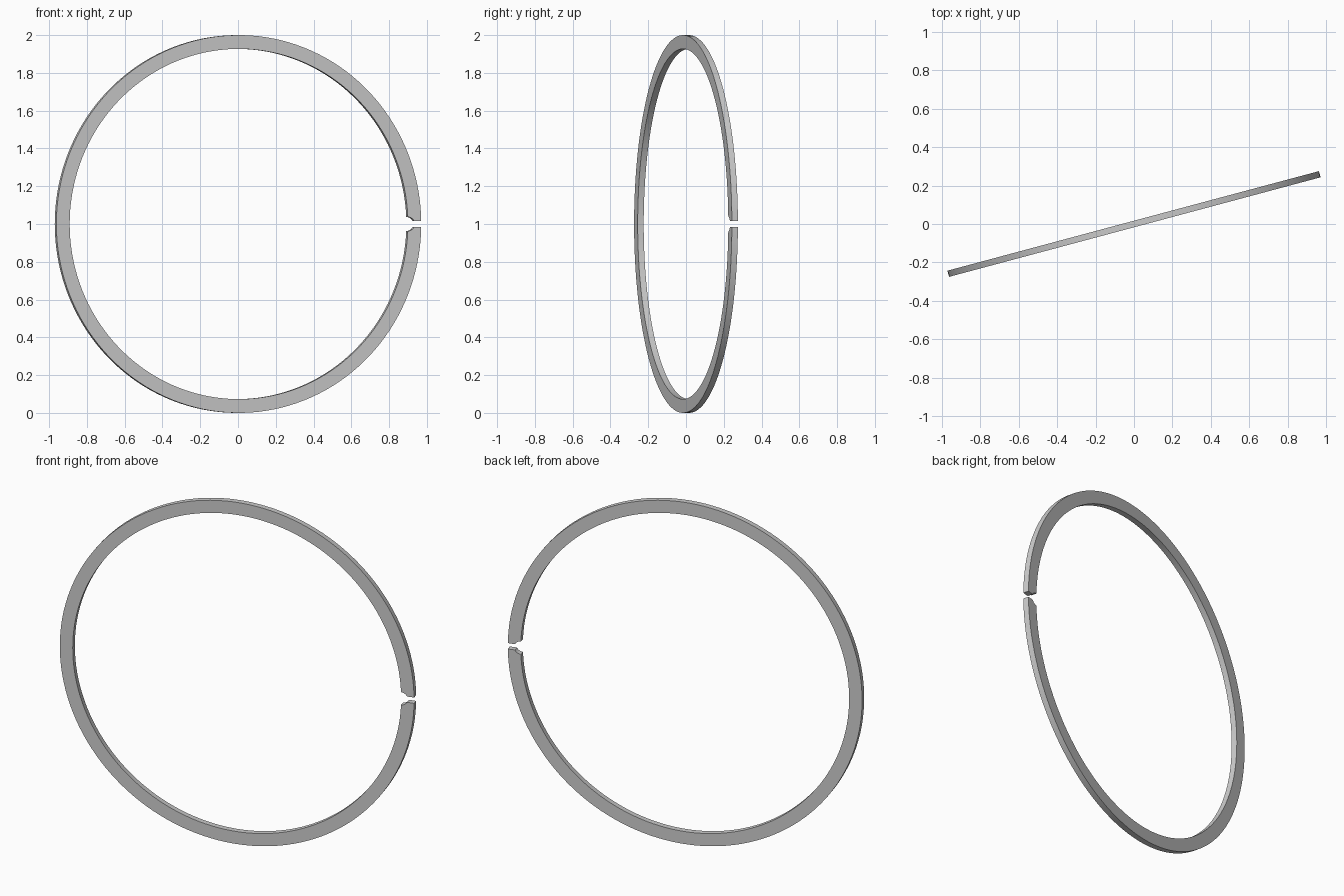
import bpy, bmesh
from math import sin, cos, asin, sqrt, pi, radians

if "Cube" in bpy.data.objects:
    bpy.data.objects.remove(bpy.data.objects["Cube"])

R_OUT, R_IN = 1.0, 0.927      # ring radii
HALF_T = 0.0165               # half thickness
GAP = 0.017                   # half width of the split
NOTCH = 0.037                 # round relief at the inner edge of the split
SEG, NSEG = 72, 8

bm = bmesh.new()


def vert(x, z):
    return bm.verts.new((x, -HALF_T, z))


# Upper half of the ring: quads swept from just past the split to the far side
start = 2 * asin(NOTCH / (2 * R_IN))
angles = [start + (pi - start) * i / SEG for i in range(SEG + 1)]
outer = [vert(R_OUT * cos(a), R_OUT * sin(a)) for a in angles]
inner = [vert(R_IN * cos(a), R_IN * sin(a)) for a in angles]
for i in range(SEG):
    bm.faces.new((outer[i], outer[i + 1], inner[i + 1], inner[i]))

# Split end: straight cut face, then the round relief
a0 = asin(GAP / NOTCH)
a1 = pi / 2 + start / 2
tip = [vert(sqrt(R_OUT ** 2 - GAP ** 2), GAP)]
for i in range(NSEG):
    a = a0 + (a1 - a0) * i / NSEG
    tip.append(vert(R_IN + NOTCH * cos(a), NOTCH * sin(a)))
bm.faces.new([outer[0], inner[0]] + tip[::-1])

# Lower half by mirroring, joined on the far side
geom = bm.verts[:] + bm.edges[:] + bm.faces[:]
bmesh.ops.mirror(bm, geom=geom, axis='Z', merge_dist=-1)
bmesh.ops.remove_doubles(bm, verts=bm.verts[:], dist=1e-5)

# Thickness
faces = bm.faces[:]
ext = bmesh.ops.extrude_face_region(bm, geom=faces, use_keep_orig=True)
moved = [v for v in ext["geom"] if isinstance(v, bmesh.types.BMVert)]
bmesh.ops.translate(bm, verts=moved, vec=(0, 2 * HALF_T, 0))
bmesh.ops.recalc_face_normals(bm, faces=bm.faces[:])

mesh = bpy.data.meshes.new("split_ring")
bm.to_mesh(mesh)
bm.free()
ring = bpy.data.objects.new("split_ring", mesh)
bpy.context.collection.objects.link(ring)
ring.location.z = 1.0
ring.rotation_euler.z = radians(15)

bpy.context.view_layer.objects.active = ring
ring.select_set(True)
bpy.ops.object.shade_smooth_by_angle(angle=radians(30))
